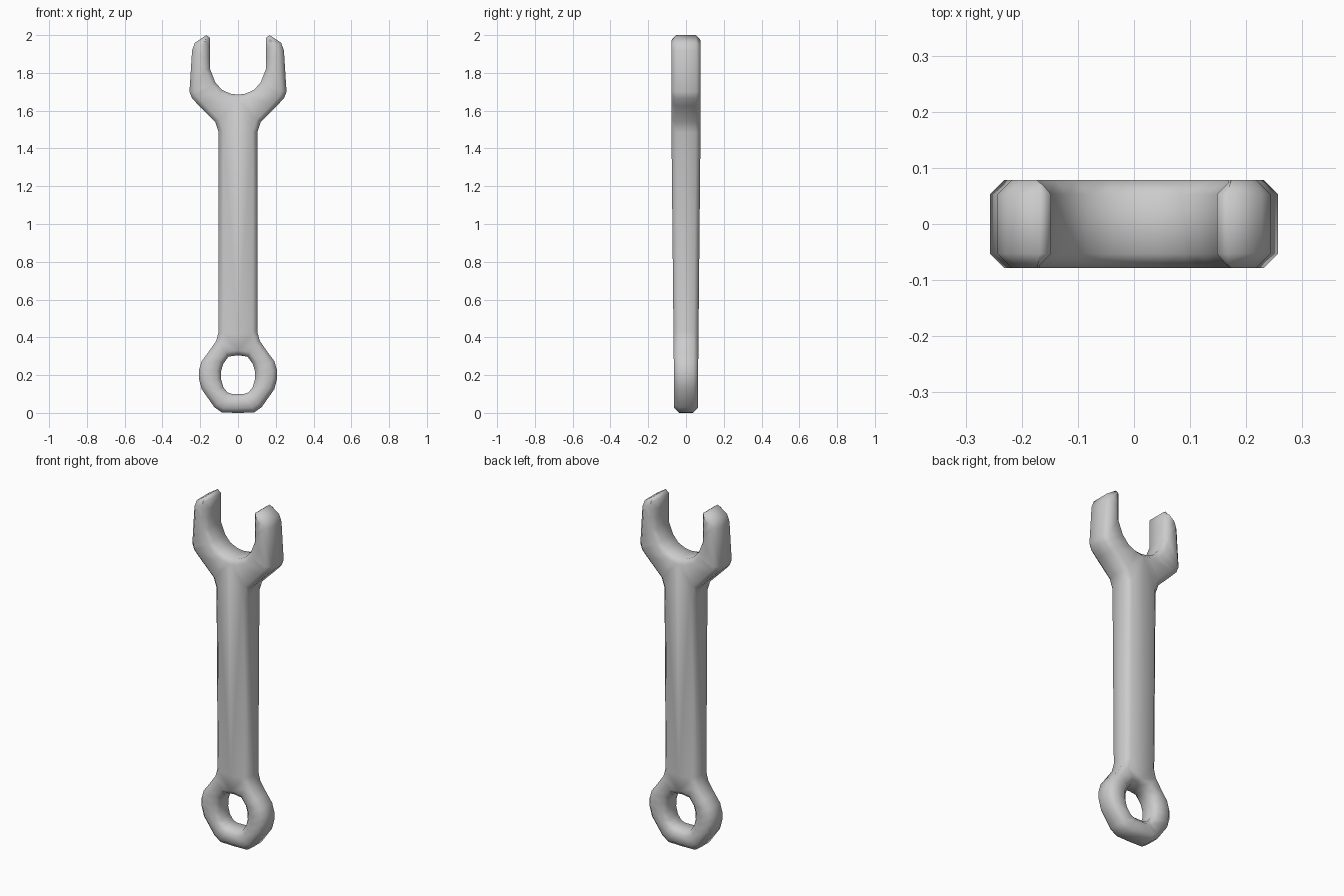
import bpy, bmesh

if "Cube" in bpy.data.objects:
    bpy.data.objects.remove(bpy.data.objects["Cube"])

# Half outline as paired (outer x, outer z, inner x, inner z) points, tip to foot
PAIRS = [
    (.168, 2.00, .148, 1.985), (.228, 1.96, .148, 1.93), (.243, 1.92, .148, 1.88),
    (.257, 1.70, .148, 1.82), (.243, 1.665, .12, 1.75), (.205, 1.625, .085, 1.71),
    (.12, 1.54, .04, 1.69), (.102, 1.485, 0, 1.685),
    (.102, .43, 0, .42), (.116, .38, 0, .305),
    (.158, .32, .05, .298), (.192, .275, .078, .26), (.207, .225, .09, .22),
    (.207, .18, .09, .18), (.192, .125, .078, .137), (.125, .03, .055, .108),
    (.085, .002, .03, .10), (0, 0, 0, .10),
]


def half_depth(z):
    return min(.078, .062 + .01 * z)


bm = bmesh.new()
for side in (1, -1):
    def vert(x, z, s):
        return bm.verts.new((side * x, s * half_depth(z), z))

    outer = [[vert(p[0], p[1], s) for s in (-1, 1)] for p in PAIRS]
    inner = [[vert(p[2], p[3], s) for s in (-1, 1)] for p in PAIRS]
    for i in range(len(PAIRS) - 1):
        # front and back faces
        for k in (0, 1):
            bm.faces.new((outer[i][k], outer[i + 1][k], inner[i + 1][k], inner[i][k]))
        # outer and inner walls
        bm.faces.new((outer[i][0], outer[i][1], outer[i + 1][1], outer[i + 1][0]))
        if PAIRS[i][2] or PAIRS[i + 1][2]:
            bm.faces.new((inner[i][0], inner[i][1], inner[i + 1][1], inner[i + 1][0]))
    # jaw tip
    bm.faces.new((outer[0][0], outer[0][1], inner[0][1], inner[0][0]))

bmesh.ops.remove_doubles(bm, verts=bm.verts[:], dist=.0005)
bmesh.ops.recalc_face_normals(bm, faces=bm.faces[:])
bm.normal_update()

# Chamfer all the front and back rims
rims = [e for e in bm.edges if len(e.link_faces) == 2
        and abs(abs(e.link_faces[0].normal.y) - abs(e.link_faces[1].normal.y)) > .5]
bmesh.ops.bevel(bm, geom=rims, offset=.025, offset_type='OFFSET', segments=1,
                profile=.5, affect='EDGES', clamp_overlap=False, loop_slide=False)

for f in bm.faces:
    f.smooth = True
mesh = bpy.data.meshes.new("wrench")
bm.to_mesh(mesh)
bm.free()
wrench = bpy.data.objects.new("wrench", mesh)
bpy.context.collection.objects.link(wrench)
